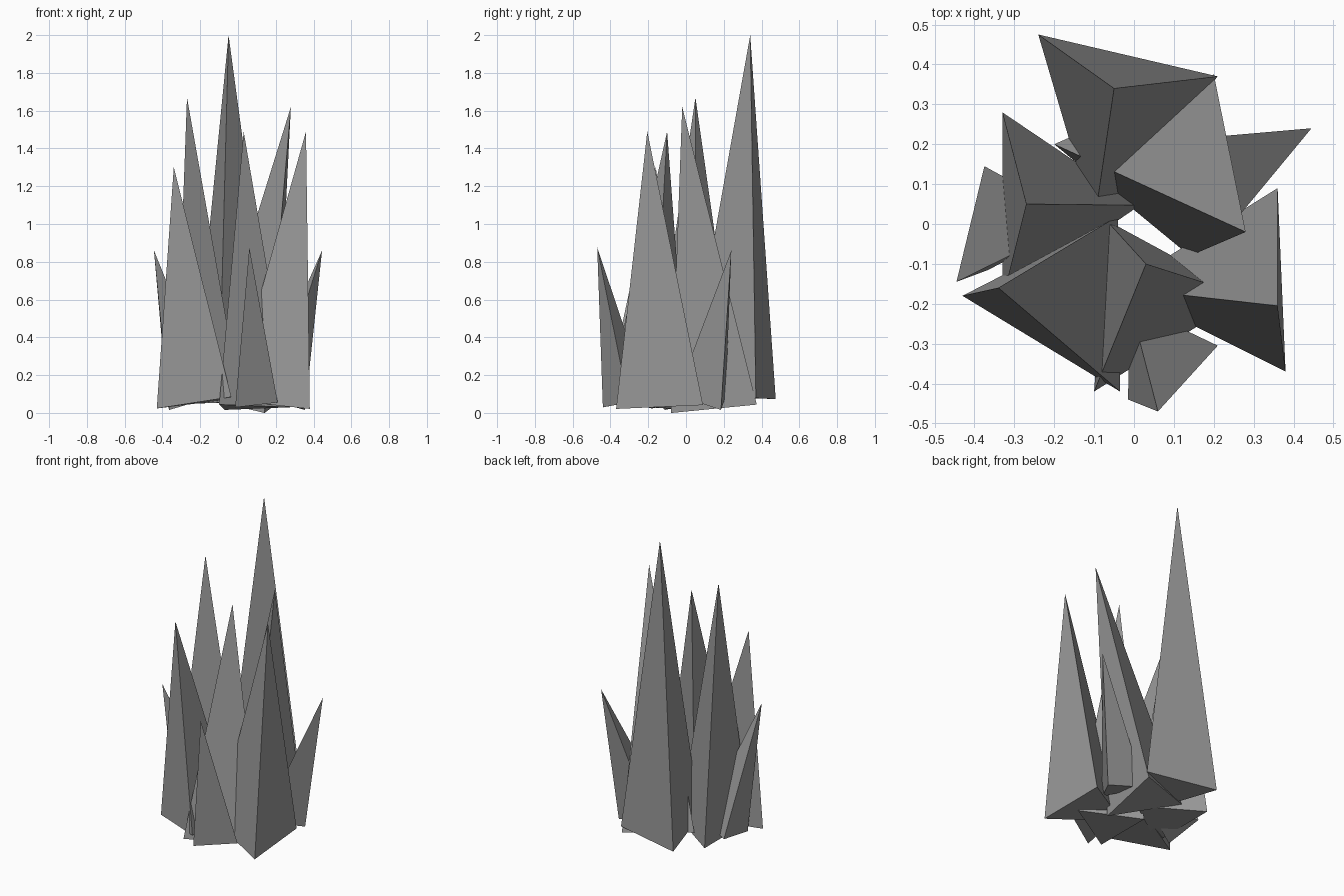
import bpy
import bmesh
from mathutils import Vector

# Remove the default object
default_cube = bpy.data.objects.get("Cube")
if default_cube:
    bpy.data.objects.remove(default_cube, do_unlink=True)


def make_material(name, value):
    """Create one flat matte colour."""
    material = bpy.data.materials.new(name)
    material.use_nodes = True
    colour = (value, value, value, 1)
    material.diffuse_color = colour
    shader = material.node_tree.nodes["Principled BSDF"]
    shader.inputs["Base Color"].default_value = colour
    shader.inputs["Roughness"].default_value = 1
    return material


def make_spike(name, tip, corners, base_height, material):
    """Three-sided spike whose base lies square to its leaning axis."""
    tip = Vector(tip)
    flat = [Vector((x, y, base_height)) for x, y in corners]
    centre = sum(flat, Vector()) / len(flat)
    axis = tip - centre
    for corner in flat:
        corner.z -= (corner - centre).xy.dot(axis.xy) / axis.z

    bm = bmesh.new()
    base = [bm.verts.new(corner) for corner in flat]
    point = bm.verts.new(tip)
    bm.faces.new(base)
    for index, corner in enumerate(base):
        following = base[(index + 1) % len(base)]
        bm.faces.new((corner, following, point))
    bmesh.ops.recalc_face_normals(bm, faces=bm.faces)

    mesh = bpy.data.meshes.new(name)
    bm.to_mesh(mesh)
    bm.free()
    mesh.materials.append(material)
    spike = bpy.data.objects.new(name, mesh)
    bpy.context.collection.objects.link(spike)
    return spike


stone = make_material("grey stone", 0.32)

# Each spike: tip, three base corners, height of the base centre

# Large spikes in the middle and at the back
make_spike("tall_back_spike", (-.05, .34, 2),
           [(-.24, .475), (.21, .37), (-.1, 0)], .08, stone)
make_spike("left_centre_spike", (.28, -.02, 1.62),
           [(.14, -.08), (.2, .375), (-.2, .2)], .042, stone)
make_spike("right_centre_spike", (-.27, .05, 1.67),
           [(-.33, .28), (-.33, -.19), (.015, .047)], .05, stone)

# Medium spikes around the front
make_spike("front_centre_spike", (.03, -.1, 1.49),
           [(-.1, -.42), (.28, -.18), (-.07, .01)], .03, stone)
make_spike("front_left_spike", (.36, -.205, 1.49),
           [(.38, -.37), (.36, .09), (-.04, -.16)], .043, stone)
make_spike("front_right_spike", (-.34, -.16, 1.3),
           [(-.43, -.18), (-.035, -.42), (-.04, .02)], .06, stone)

# Small spikes leaning out around the rim
make_spike("small_right_spike", (-.445, -.145, .86),
           [(-.375, .145), (-.365, -.115), (-.13, .01)], .055, stone)
make_spike("small_front_spike", (.06, -.47, .875),
           [(-.015, -.44), (.21, -.305), (-.01, -.2)], .053, stone)
make_spike("small_left_spike", (.445, .24, .86),
           [(.355, .185), (.1, .21), (.205, -.05)], .065, stone)
